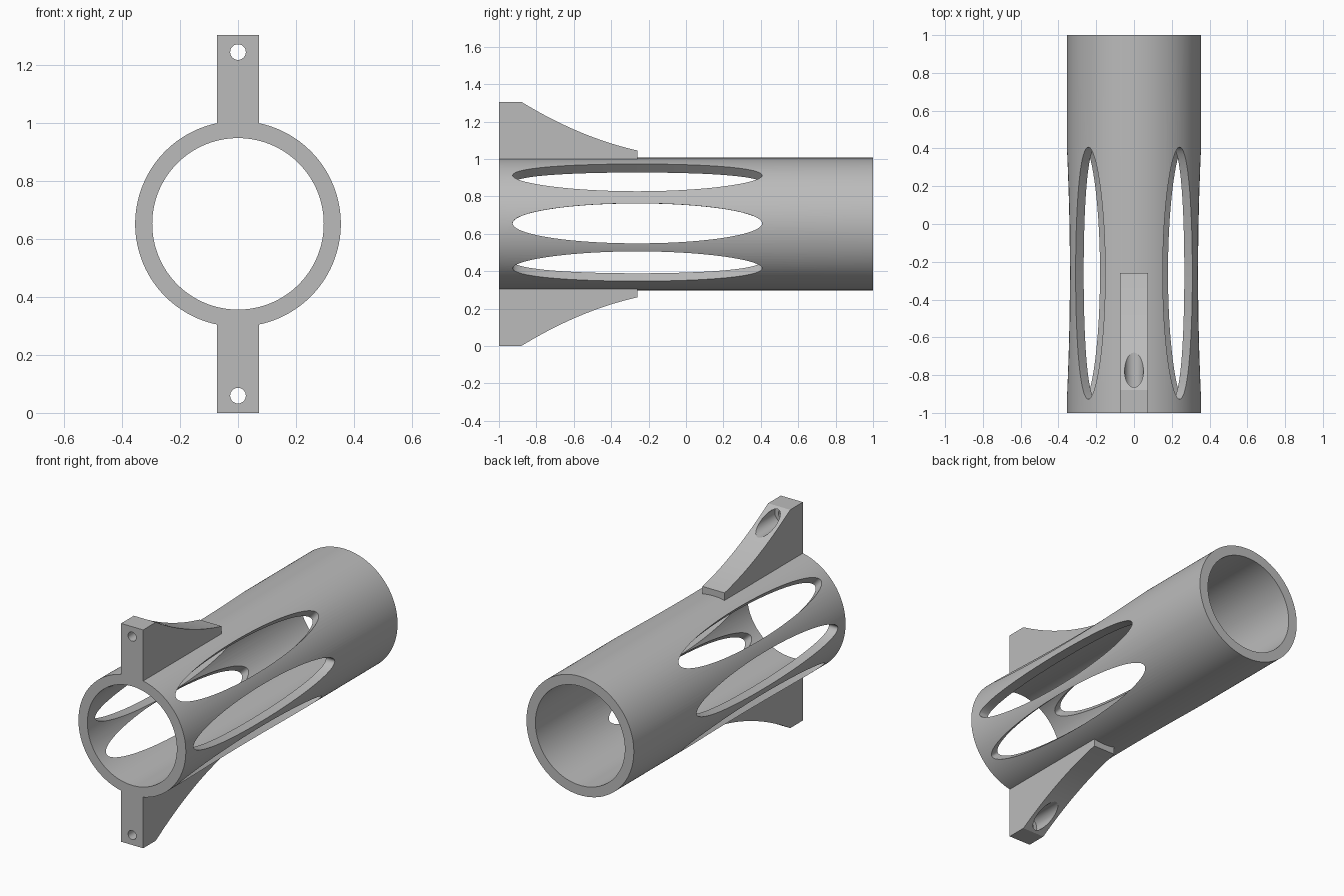
import bpy, bmesh
from math import radians, sin, cos, pi
from mathutils import Matrix, Vector

if "Cube" in bpy.data.objects:
    bpy.data.objects.remove(bpy.data.objects["Cube"])

AXIS_Z, OUTER, INNER = 0.6525, 0.355, 0.296

grey = bpy.data.materials.new("plain grey")
grey.use_nodes = True
grey.diffuse_color = (0.5, 0.5, 0.5, 1)
grey.node_tree.nodes["Principled BSDF"].inputs["Base Color"].default_value = (0.5, 0.5, 0.5, 1)


def prism(name, outline, direction):
    """Solid made by sweeping a closed outline along a direction."""
    bm = bmesh.new()
    face = bm.faces.new([bm.verts.new(p) for p in outline])
    swept = bmesh.ops.extrude_face_region(bm, geom=[face])["geom"]
    bmesh.ops.translate(bm, vec=direction,
                        verts=[v for v in swept if isinstance(v, bmesh.types.BMVert)])
    bmesh.ops.recalc_face_normals(bm, faces=bm.faces)
    mesh = bpy.data.meshes.new(name)
    bm.to_mesh(mesh)
    bm.free()
    mesh.materials.append(grey)
    obj = bpy.data.objects.new(name, mesh)
    bpy.context.collection.objects.link(obj)
    return obj


def rod(name, radius, z, y0, y1, sides):
    """Round bar lying along y."""
    ring = [(radius * cos(2 * pi * i / sides), y0, z + radius * sin(2 * pi * i / sides))
            for i in range(sides)]
    return prism(name, ring, Vector((0, y1 - y0, 0)))


def combine(target, tool, operation):
    """Apply a boolean and discard the tool."""
    mod = target.modifiers.new("combine", 'BOOLEAN')
    mod.operation, mod.solver, mod.object = operation, 'EXACT', tool
    graph = bpy.context.evaluated_depsgraph_get()
    mesh = bpy.data.meshes.new_from_object(target.evaluated_get(graph))
    target.modifiers.clear()
    target.data = mesh
    bpy.data.objects.remove(tool)


def slot_cutter(angle):
    """Elliptical bar pointing outwards from the tube axis."""
    turn = Matrix.Translation((0, 0, AXIS_Z)) @ Matrix.Rotation(-angle, 4, 'Y')
    sides = 96
    ring = [turn @ Vector((0.2, -0.26 + 0.667 * cos(2 * pi * i / sides),
                           0.107 * sin(2 * pi * i / sides))) for i in range(sides)]
    return prism("slot_cutter", ring, turn.to_3x3() @ Vector((0.3, 0, 0)))


def fin(name, side):
    """Mounting fin with a concave back edge and a counterbored screw hole."""
    width, steps = 0.073, 20
    profile = [(-1, 0.32), (-1, AXIS_Z)]
    for i in range(steps + 1):
        t = i / steps
        profile.append((-0.88 + 0.62 * t, AXIS_Z - 0.26 * t - 0.12 * t * (1 - t)))
    profile.append((-0.26, 0.32))
    obj = prism(name, [(-width, y, AXIS_Z + side * r) for y, r in profile],
                Vector((2 * width, 0, 0)))
    hole_z = AXIS_Z + side * 0.593
    combine(obj, rod("hole_cutter", 0.027, hole_z, -1.1, 0, 32), 'DIFFERENCE')
    combine(obj, rod("counterbore_cutter", 0.05, hole_z, -0.91, 0, 48), 'DIFFERENCE')
    return obj


# Hollow tube
tube = rod("slotted_tube_with_fins", OUTER, AXIS_Z, -1, 1, 128)
combine(tube, rod("bore_cutter", INNER, AXIS_Z, -1.1, 1.1, 128), 'DIFFERENCE')

# Top and bottom fins
combine(tube, fin("top_fin", 1), 'UNION')
combine(tube, fin("bottom_fin", -1), 'UNION')

# Three long slots on each side
for degrees in (47, 0.5, -42):
    for angle in (radians(degrees), pi - radians(degrees)):
        combine(tube, slot_cutter(angle), 'DIFFERENCE')

# Smooth curved walls, crisp edges
bpy.ops.object.select_all(action='DESELECT')
tube.select_set(True)
bpy.context.view_layer.objects.active = tube
bpy.ops.object.shade_smooth_by_angle(angle=radians(25))
